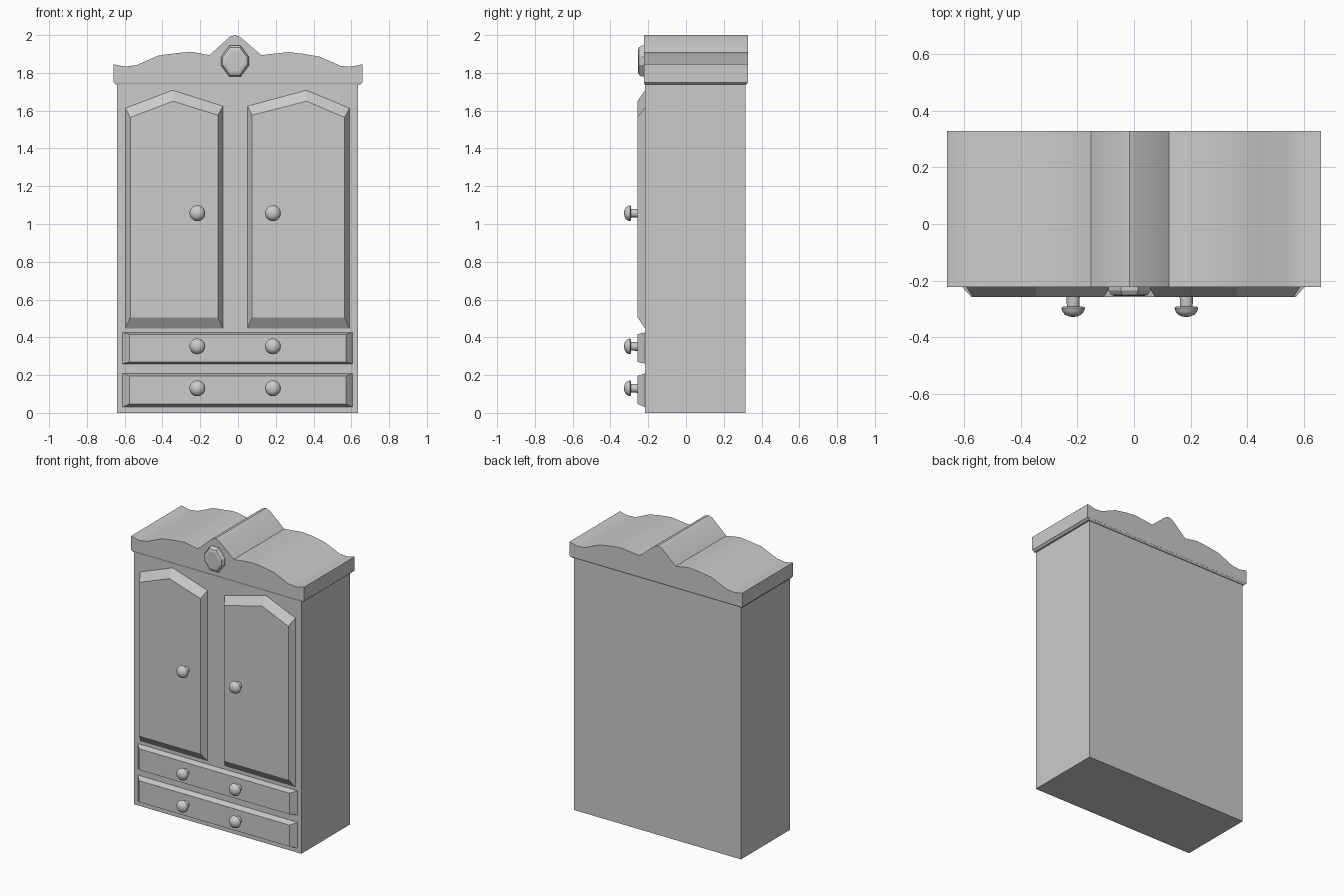
import bpy, bmesh, math

if "Cube" in bpy.data.objects:
    bpy.data.objects.remove(bpy.data.objects["Cube"])

BODY_Y, PANEL_Y = -0.217, -0.257


def loft(name, rings, smooth=False):
    """Skin equal-length point rings and cap both ends."""
    bm = bmesh.new()
    vs = [[bm.verts.new(p) for p in r] for r in rings]
    n = len(vs[0])
    for a, b in zip(vs, vs[1:]):
        for i in range(n):
            j = (i + 1) % n
            bm.faces.new((a[i], a[j], b[j], b[i]))
    bm.faces.new(vs[0][::-1])
    bm.faces.new(vs[-1])
    bmesh.ops.recalc_face_normals(bm, faces=bm.faces)
    me = bpy.data.meshes.new(name)
    bm.to_mesh(me)
    bm.free()
    ob = bpy.data.objects.new(name, me)
    bpy.context.collection.objects.link(ob)
    if smooth:
        bpy.ops.object.select_all(action='DESELECT')
        ob.select_set(True)
        bpy.context.view_layer.objects.active = ob
        bpy.ops.object.shade_smooth_by_angle(angle=math.radians(35))
    return ob


def at_y(pts, y):
    return [(x, y, z) for x, z in pts]


def rect(x0, x1, z0, z1):
    return [(x0, z0), (x1, z0), (x1, z1), (x0, z1)]


def flat_rect(x0, x1, y0, y1, z):
    return [(x, y, z) for x, y in rect(x0, x1, y0, y1)]


def panel(name, outer, inner):
    """Raised panel with sloping borders."""
    loft(name, [at_y(outer, BODY_Y + 0.01), at_y(outer, BODY_Y), at_y(inner, PANEL_Y)])


# Cabinet body
loft("cabinet_body", [flat_rect(-0.64, 0.635, BODY_Y, 0.315, z) for z in (0, 1.742)])

# Crown with wavy top, and the sloped lip beneath it
crown = [(-0.66, 1.75), (-0.66, 1.846), (-0.6, 1.833), (-0.538, 1.841), (-0.421, 1.892),
         (-0.33, 1.904), (-0.25, 1.912), (-0.151, 1.894), (-0.045, 1.99), (-0.016, 2.0),
         (0.012, 1.99), (0.124, 1.894), (0.265, 1.91), (0.34, 1.902), (0.432, 1.886),
         (0.543, 1.837), (0.6, 1.833), (0.66, 1.846), (0.66, 1.75)]
loft("crown", [at_y(crown, -0.223), at_y(crown, 0.328)], smooth=True)
loft("crown_lip", [flat_rect(-0.648, 0.646, -0.219, 0.32, 1.738),
                   flat_rect(-0.66, 0.66, -0.223, 0.328, 1.751)])

# Diamond ornament
diamond = [(-0.03, -0.082), (0.03, -0.082), (0.074, -0.022), (0.074, 0.022),
           (0.03, 0.082), (-0.03, 0.082), (-0.074, 0.022), (-0.074, -0.022)]
loft("diamond_ornament", [at_y([(-0.016 + s * x, 1.862 + s * z) for x, z in diamond], y)
                          for s, y in ((1, -0.215), (1, -0.235), (0.88, -0.25), (0.68, -0.255))])


# Arched doors
def arch(x0, x1, apex_x, z0, z_left, z_apex, z_right):
    return [(x0, z0), (x1, z0), (x1, z_right), (apex_x, z_apex), (x0, z_left)]


panel("left_door", arch(-0.596, -0.08, -0.347, 0.448, 1.613, 1.708, 1.624),
      arch(-0.57, -0.106, -0.344, 0.506, 1.564, 1.65, 1.576))
panel("right_door", arch(0.05, 0.59, 0.363, 0.448, 1.624, 1.708, 1.613),
      arch(0.074, 0.564, 0.363, 0.506, 1.576, 1.65, 1.564))

# Drawers
panel("upper_drawer", rect(-0.612, 0.607, 0.26, 0.426), rect(-0.575, 0.572, 0.27, 0.416))
panel("lower_drawer", rect(-0.612, 0.607, 0.03, 0.209), rect(-0.575, 0.572, 0.048, 0.196))

# Knobs: stem, rim and dome, turned around the y axis
knob = [(0.024, -0.25), (0.022, -0.292), (0.037, -0.292), (0.042, -0.296),
        (0.038, -0.309), (0.029, -0.32), (0.016, -0.326), (0.004, -0.328)]
for row, z in (("door", 1.057), ("upper_drawer", 0.352), ("lower_drawer", 0.13)):
    for side, x in (("left", -0.215), ("right", 0.185)):
        loft(f"{row}_knob_{side}",
             [[(x + r * math.cos(t * math.tau / 20), y, z + r * math.sin(t * math.tau / 20))
               for t in range(20)] for r, y in knob], smooth=True)
